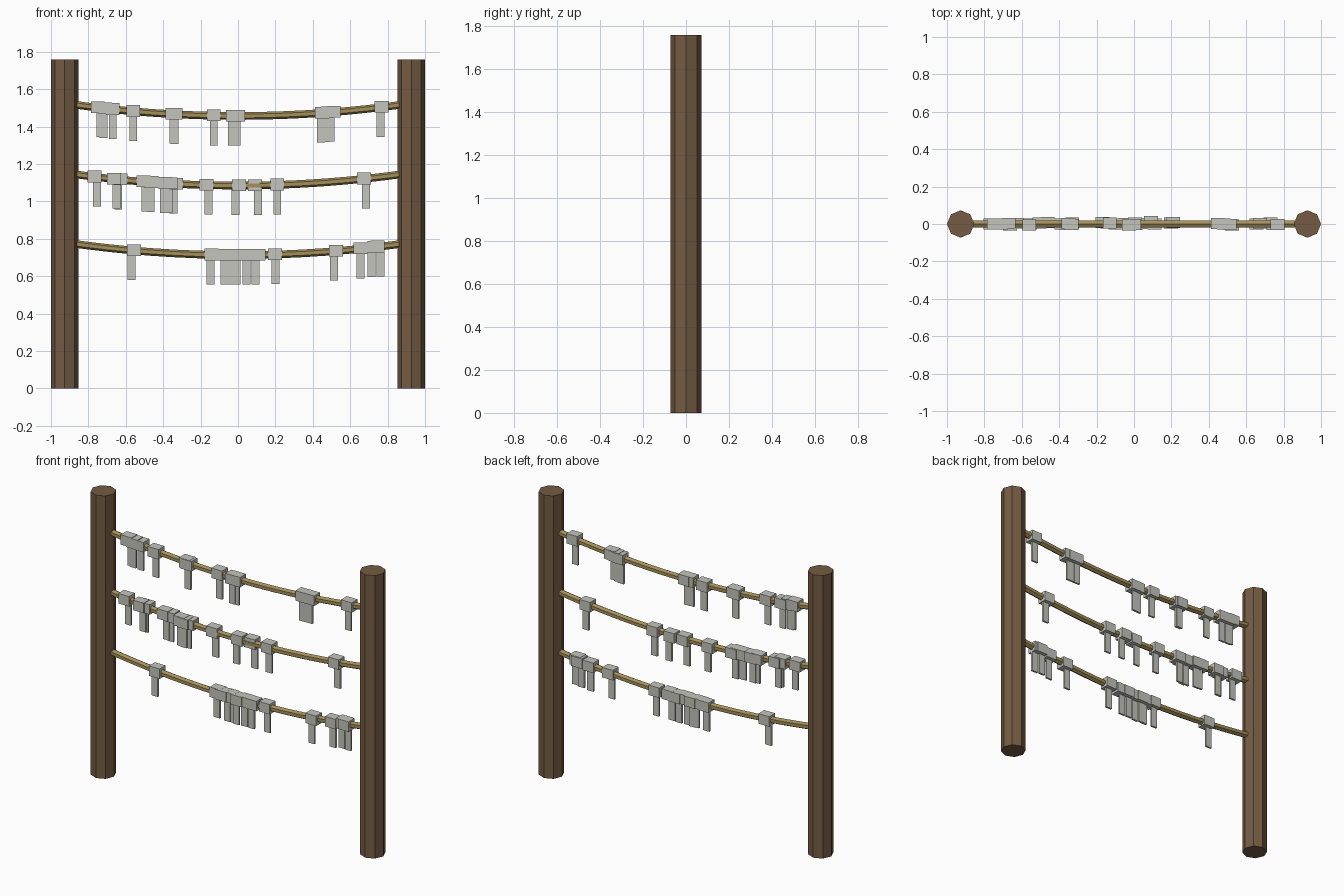
import bpy, bmesh, math
from mathutils import Matrix, Vector

if "Cube" in bpy.data.objects:
    bpy.data.objects.remove(bpy.data.objects["Cube"])

POST_X, POST_R, POST_H = 0.927, 0.073, 1.76
SAG, ROPE_R = 0.068, 0.0205


def material(name, rgb):
    m = bpy.data.materials.new(name)
    m.diffuse_color = (*rgb, 1)
    m.use_nodes = True
    m.node_tree.nodes["Principled BSDF"].inputs["Base Color"].default_value = m.diffuse_color
    return m


def finish(bm, name, mat):
    me = bpy.data.meshes.new(name)
    bm.to_mesh(me)
    bm.free()
    ob = bpy.data.objects.new(name, me)
    bpy.context.collection.objects.link(ob)
    me.materials.append(mat)
    return ob


def box(bm, centre, size):
    bmesh.ops.create_cube(bm, size=1, matrix=Matrix.Translation(centre) @ Matrix.Diagonal((*size, 1)))


def rope_z(low, x):
    return low + SAG * (x / POST_X) ** 2


wood = material("post_wood", (0.175, 0.105, 0.056))
hemp = material("rope_hemp", (0.38, 0.28, 0.105))
grey = material("tag_grey", (0.56, 0.56, 0.51))

# Octagonal posts
for side, x in (("left", -POST_X), ("right", POST_X)):
    bm = bmesh.new()
    bmesh.ops.create_cone(bm, cap_ends=True, segments=8, radius1=POST_R, radius2=POST_R,
                          depth=POST_H, matrix=Matrix.Translation((x, 0, POST_H / 2)))
    finish(bm, side + "_post", wood)

# Rows: lowest rope height, then (clip x, tab x, y offset) for every tag
rows = {
    "top": (1.457, [
        (-.75, -.735, 0), (-.71, -.72, 0), (-.67, -.67, .004), (-.56, -.56, -.006),
        (-.35, -.345, .002), (-.335, -.34, -.004), (-.13, -.13, .005), (-.027, -.033, -.005),
        (0, -.008, -.003), (.45, .444, .003), (.48, .47, 0), (.51, .495, -.003), (.767, .762, -.002)]),
    "middle": (1.085, [
        (-.767, -.754, 0), (-.663, -.65, -.005), (-.628, -.64, .004), (-.505, -.495, .006),
        (-.463, -.468, .008), (-.388, -.396, 0), (-.36, -.37, -.004), (-.33, -.345, .006),
        (-.168, -.158, .008), (.005, -.013, .006), (.09, .107, .013), (.21, .21, .008),
        (.674, .684, .004)]),
    "bottom": (0.713, [
        (-.556, -.57, 0), (-.142, -.147, .006), (-.1, -.072, 0), (-.045, -.05, .004),
        (.008, -.008, -.003), (.06, .045, .003), (.11, .094, 0), (.198, .2, .005),
        (.524, .513, -.005), (.655, .655, 0), (.73, .714, .005), (.746, .762, -.002)]),
}

for name, (low, tags) in rows.items():
    # Sagging six-sided rope swept between the posts, one flat facing the front
    bm = bmesh.new()
    rings = []
    for i in range(17):
        x = POST_X * (i / 8 - 1)
        z = rope_z(low, x)
        rings.append([bm.verts.new(Vector((x, ROPE_R * math.sin(a), z + ROPE_R * math.cos(a))))
                      for a in (k * math.pi / 3 for k in range(6))])
    for r0, r1 in zip(rings, rings[1:]):
        for k in range(6):
            j = (k + 1) % 6
            bm.faces.new((r0[k], r0[j], r1[j], r1[k]))
    bm.faces.new(rings[0])
    bm.faces.new(rings[-1])
    bmesh.ops.recalc_face_normals(bm, faces=bm.faces)
    finish(bm, name + "_rope", hemp)

    # Clip blocks over the rope, each with a thin hanging tab
    bm = bmesh.new()
    for cx, tx, y in tags:
        z = rope_z(low, cx) + 0.002
        box(bm, (cx, y, z), (0.074, 0.058, 0.062))
        box(bm, (tx, y, z - 0.085), (0.042, 0.012, 0.15))
    finish(bm, name + "_tags", grey)
